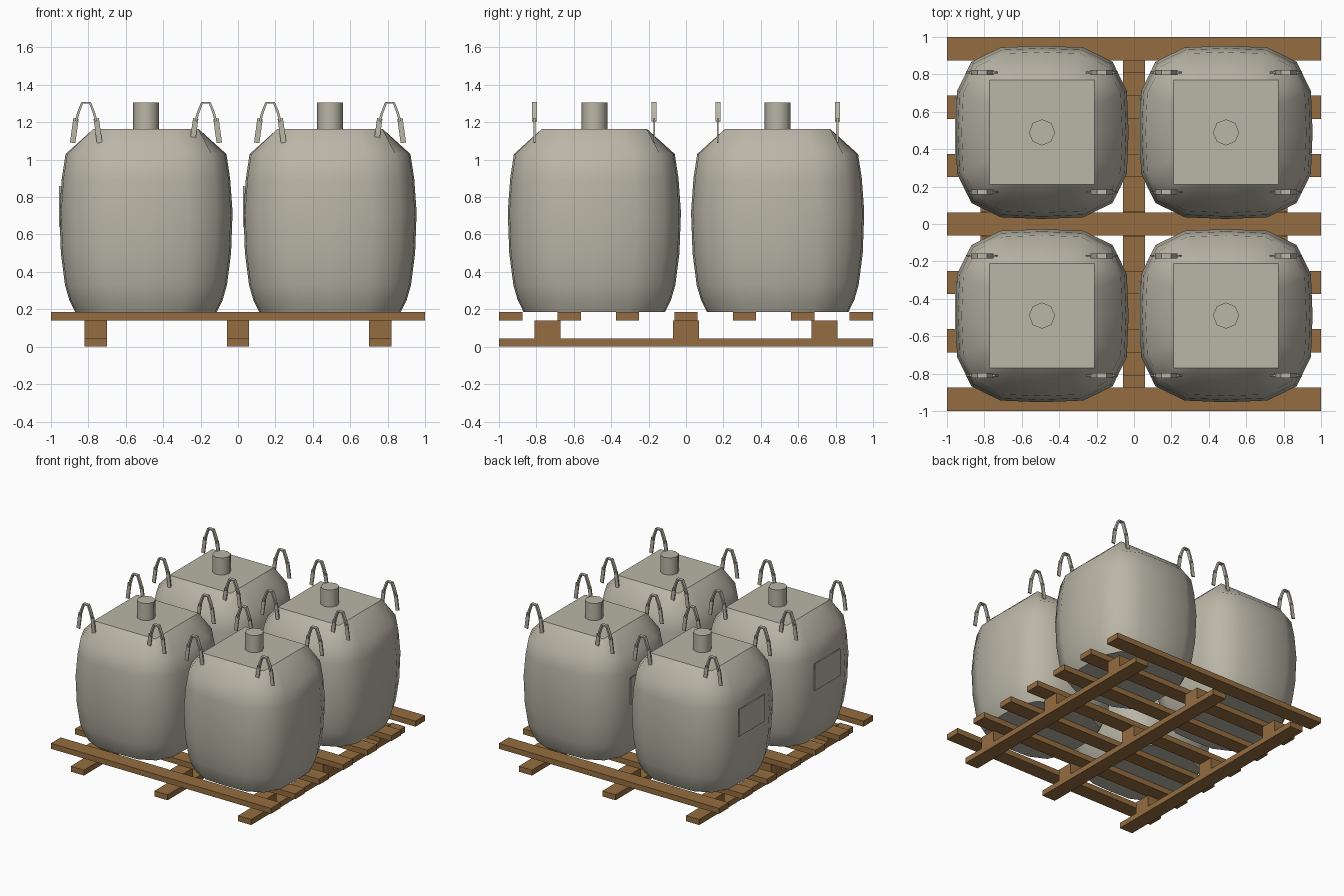
import bpy, bmesh, math
from mathutils import Vector

if "Cube" in bpy.data.objects:
    bpy.data.objects.remove(bpy.data.objects["Cube"])


def material(name, rgb):
    m = bpy.data.materials.new(name)
    m.diffuse_color = (*rgb, 1)
    m.use_nodes = True
    m.node_tree.nodes["Principled BSDF"].inputs["Base Color"].default_value = m.diffuse_color
    return m


WOOD = material("pallet_wood", (0.30, 0.155, 0.052))
CLOTH = material("bag_fabric", (0.49, 0.465, 0.385))


def finish(name, bm, mat):
    bmesh.ops.recalc_face_normals(bm, faces=bm.faces)
    me = bpy.data.meshes.new(name)
    bm.to_mesh(me)
    bm.free()
    me.materials.append(mat)
    ob = bpy.data.objects.new(name, me)
    bpy.context.collection.objects.link(ob)
    return ob


def box(name, x0, x1, y0, y1, z0, z1, mat):
    bm = bmesh.new()
    bmesh.ops.create_cube(bm, size=1)
    for v in bm.verts:
        v.co = Vector(((x0 + x1) / 2 + v.co.x * (x1 - x0),
                       (y0 + y1) / 2 + v.co.y * (y1 - y0),
                       (z0 + z1) / 2 + v.co.z * (z1 - z0)))
    return finish(name, bm, mat)


def loft(bm, rings, smooth=False):
    """Skin a list of equal closed rings and cap both ends."""
    vs = [[bm.verts.new(p) for p in r] for r in rings]
    n = len(vs[0])
    for a, b in zip(vs, vs[1:]):
        for i in range(n):
            j = (i + 1) % n
            bm.faces.new((a[i], a[j], b[j], b[i])).smooth = smooth
    for r in (vs[0], vs[-1]):
        cap = bm.faces.new(r)
        for e in cap.edges:
            e.smooth = False


def ribbon(bm, path, centre, thick, depth):
    """Flat band following an xz path, with its depth along y."""
    rings = []
    pts = [Vector(p) for p in path]
    for i, p in enumerate(pts):
        t = (pts[min(i + 1, len(pts) - 1)] - pts[max(i - 1, 0)]).normalized()
        n = Vector((-t.y, t.x)) * thick / 2
        rings.append([(centre[0] + p.x + s * n.x, centre[1] + d * depth / 2, p.y + s * n.y)
                      for s, d in ((1, 1), (1, -1), (-1, -1), (-1, 1))])
    loft(bm, rings)


# Pallet: bottom runners, blocks and top slats
for x in (-0.76, 0, 0.76):
    box("pallet_runner", x - 0.06, x + 0.06, -1, 1, 0, 0.045, WOOD)
    for y in (-0.74, 0, 0.74):
        box("pallet_block", x - 0.06, x + 0.06, y - 0.07, y + 0.07, 0.045, 0.14, WOOD)
for i in range(-3, 4):
    y = i * 0.3125
    box("pallet_slat", -1, 1, y - 0.0625, y + 0.0625, 0.14, 0.185, WOOD)

# Unit cross-sections with sixteen points: soft square body, sharp square lid
QUARTER = [(1, 0), (0.98, 0.48), (0.815, 0.815), (0.48, 0.98)]
SQUARE = [(1, 0), (1, 0.5), (1, 1), (0.5, 1)]
PROFILE = [(0.185, 0.378), (0.25, 0.41), (0.33, 0.433), (0.5, 0.455), (0.72, 0.463),
           (0.9, 0.45), (1.03, 0.43)]


def section(quarter, r, z, cx, cy):
    pts = []
    for k in range(4):
        for x, y in quarter:
            for _ in range(k):
                x, y = -y, x
            pts.append((cx + x * r, cy + y * r, z))
    return pts


SLEEVE = [(-0.072, 1.09), (-0.054, 1.22)]
STRAP = [(-0.054, 1.205), (-0.042, 1.25), (-0.021, 1.304),
         (0.021, 1.304), (0.042, 1.25), (0.054, 1.205)]

for cx in (-0.492, 0.492):
    for cy in (-0.49, 0.49):
        # Bulging bag body with flat lid
        bm = bmesh.new()
        rings = [section(QUARTER, r, z, cx, cy) for z, r in PROFILE]
        rings.append(section(SQUARE, 0.28, 1.165, cx, cy))
        loft(bm, rings, True)
        finish("bag_body", bm, CLOTH)

        # Filling spout
        bm = bmesh.new()
        ring = [(cx + 0.07 * math.cos(a), cy + 0.07 * math.sin(a))
                for a in (i * math.tau / 8 for i in range(8))]
        loft(bm, [[(x, y, z) for x, y in ring] for z in (1.155, 1.305)], True)
        finish("bag_spout", bm, CLOTH)

        # Label plate on the left side
        box("bag_label", cx - 0.466, cx - 0.457, cy - 0.145, cy + 0.185, 0.64, 0.86, CLOTH)

        # Lifting loops at the four corners
        for sx in (-1, 1):
            for sy in (-1, 1):
                c = (cx + sx * 0.32, cy + sy * 0.32)
                bm = bmesh.new()
                ribbon(bm, STRAP, c, 0.013, 0.027)
                for s in (-1, 1):
                    ribbon(bm, [(s * x, z) for x, z in SLEEVE], c, 0.029, 0.01)
                finish("lifting_loop", bm, CLOTH)
